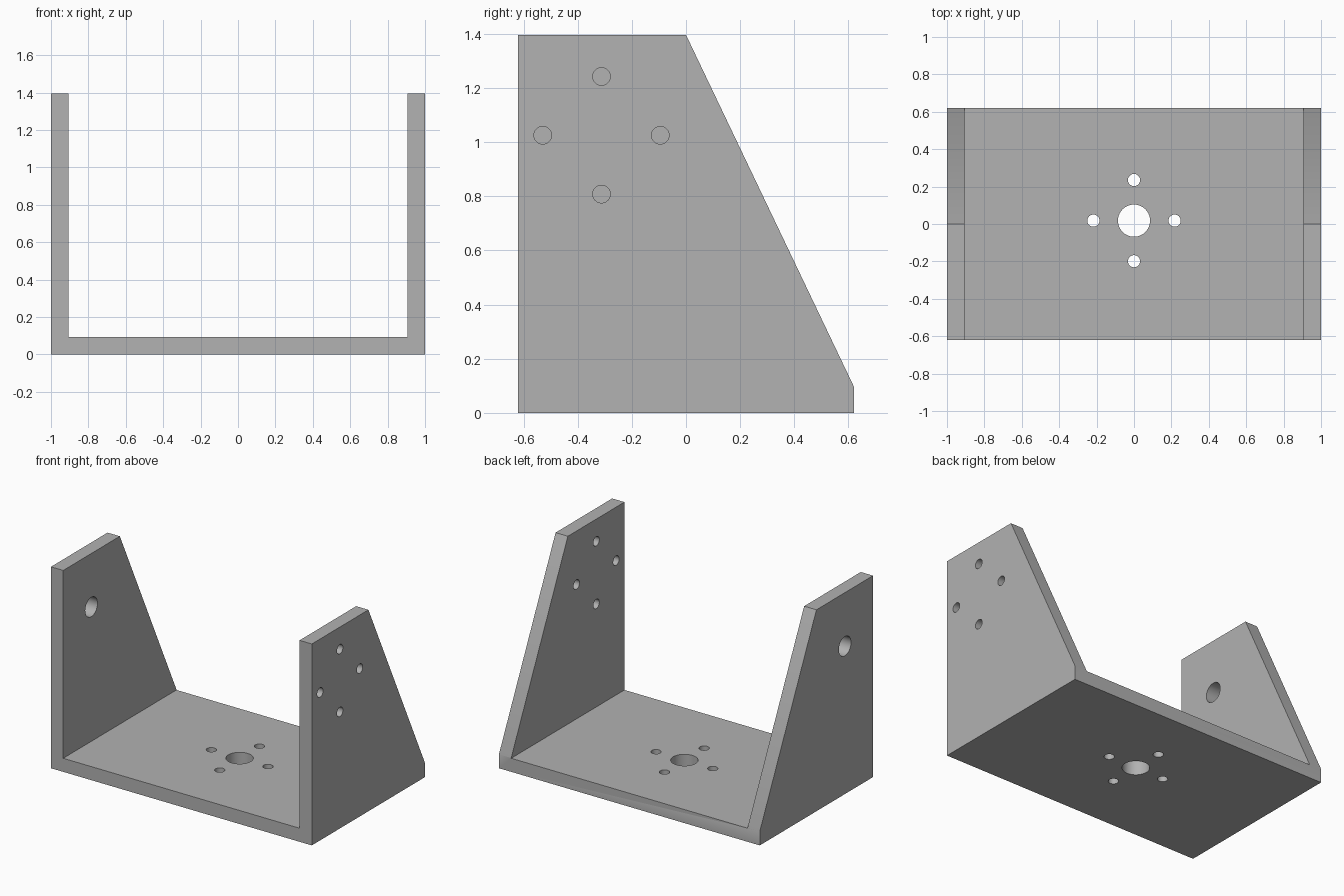
import bpy, bmesh
from math import pi, radians
from mathutils import Matrix, Vector

cube = bpy.data.objects.get("Cube")
if cube:
    bpy.data.objects.remove(cube, do_unlink=True)

WIDTH, DEPTH, HEIGHT, WALL = 2.0, 1.24, 1.396, 0.094
SLOPE_START = 0.097          # height where the sloped rear edge begins
AXIS_Y, AXIS_Z = -0.312, 1.025
BASE_Y = 0.018
PITCH = 0.217                # distance of small holes from their centre
SMALL, SIDE, CENTRE = 0.0325, 0.067, 0.086

grey = bpy.data.materials.new("plain_grey")
grey.use_nodes = True
colour = (0.445, 0.445, 0.445, 1)
grey.diffuse_color = colour
grey.node_tree.nodes["Principled BSDF"].inputs["Base Color"].default_value = colour


def make_object(name, bm):
    bmesh.ops.recalc_face_normals(bm, faces=bm.faces)
    mesh = bpy.data.meshes.new(name)
    bm.to_mesh(mesh)
    bm.free()
    mesh.materials.append(grey)
    obj = bpy.data.objects.new(name, mesh)
    bpy.context.collection.objects.link(obj)
    return obj


# U-shaped profile extruded from front to back
bm = bmesh.new()
x, inner = WIDTH / 2, WIDTH / 2 - WALL
half = [(x, 0), (x, HEIGHT), (inner, HEIGHT), (inner, WALL)]
profile = half + [(-px, pz) for px, pz in reversed(half)]
face = bm.faces.new([bm.verts.new((px, -DEPTH / 2, pz)) for px, pz in profile])
extruded = bmesh.ops.extrude_face_region(bm, geom=[face])["geom"]
bmesh.ops.translate(bm, vec=(0, DEPTH, 0),
                    verts=[g for g in extruded if isinstance(g, bmesh.types.BMVert)])

# Sloped rear edge of both side plates
normal = Vector((0, HEIGHT - SLOPE_START, DEPTH / 2)).normalized()
cut = bmesh.ops.bisect_plane(bm, geom=bm.verts[:] + bm.edges[:] + bm.faces[:],
                             plane_co=(0, 0, HEIGHT), plane_no=normal,
                             dist=1e-5, clear_outer=True)
bmesh.ops.holes_fill(bm, edges=[e for e in bm.edges if e.is_boundary], sides=0)
bracket = make_object("bracket", bm)

# Drills for all the holes
drills = bmesh.new()


def drill(centre, radius, sideways):
    turn = Matrix.Rotation(pi / 2 if sideways else 0, 4, 'Y')
    bmesh.ops.create_cone(drills, cap_ends=True, segments=48, radius1=radius,
                          radius2=radius, depth=WALL * 3,
                          matrix=Matrix.Translation(centre) @ turn)


for a, b in ((1, 0), (-1, 0), (0, 1), (0, -1)):
    drill((a * PITCH, BASE_Y + b * PITCH, WALL / 2), SMALL, False)
    drill((x - WALL / 2, AXIS_Y + a * PITCH, AXIS_Z + b * PITCH), SMALL, True)
drill((0, BASE_Y, WALL / 2), CENTRE, False)
drill((-x + WALL / 2, AXIS_Y, AXIS_Z), SIDE, True)
cutter = make_object("hole_cutter", drills)
cutter.hide_render = True

mod = bracket.modifiers.new("holes", 'BOOLEAN')
mod.operation, mod.solver, mod.object = 'DIFFERENCE', 'EXACT', cutter
bpy.ops.object.select_all(action='DESELECT')
bracket.select_set(True)
bpy.context.view_layer.objects.active = bracket
bpy.ops.object.modifier_apply(modifier=mod.name)
bpy.data.objects.remove(cutter, do_unlink=True)
bpy.ops.object.shade_smooth_by_angle(angle=radians(30))
